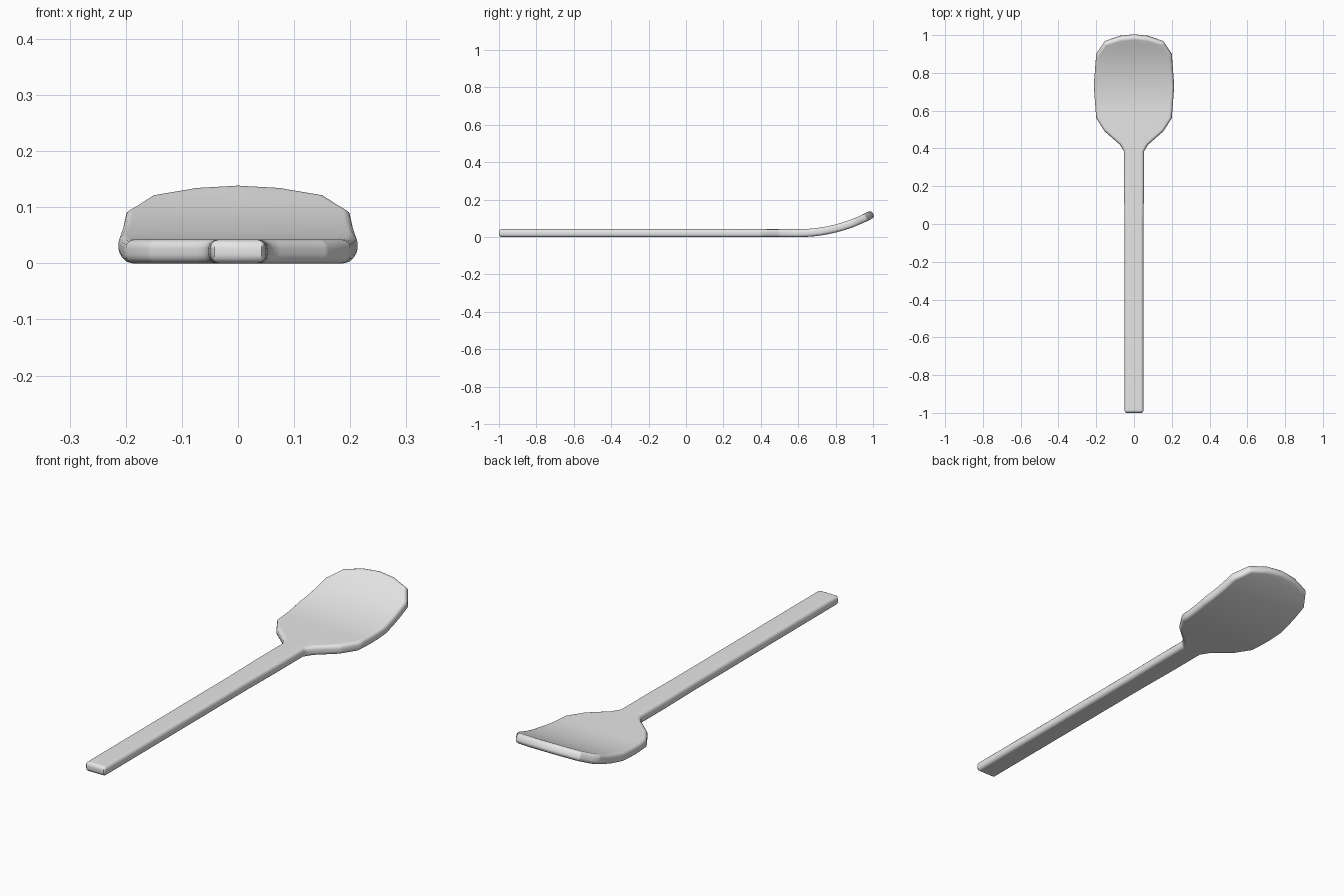
import bpy, bmesh, math
from mathutils import Vector

cube = bpy.data.objects.get("Cube")
if cube:
    bpy.data.objects.remove(cube)

THICK = 0.042
BEND_START, BEND_RADIUS = 0.6, 0.815

# Single plain grey
grey = bpy.data.materials.new("plain_grey")
grey.use_nodes = True
colour = (0.8, 0.8, 0.8, 1)
grey.diffuse_color = colour
grey.node_tree.nodes["Principled BSDF"].inputs["Base Color"].default_value = colour

# Right-hand half of the outline, from handle end to blade tip
half = [(0.042, -1), (0.05, -0.99), (0.05, 0), (0.053, 0.2), (0.053, 0.385),
        (0.075, 0.42), (0.155, 0.49), (0.2, 0.56), (0.213, 0.73),
        (0.2, 0.9), (0.155, 0.965), (0.075, 0.992)]
outline = half + [(0, 1)] + [(-x, y) for x, y in reversed(half)]

# Flat plate in the shape of the outline
bm = bmesh.new()
base = bm.faces.new([bm.verts.new((x, y, 0)) for x, y in outline])
top = bmesh.ops.extrude_face_region(bm, geom=[base])["geom"]
bmesh.ops.translate(bm, vec=(0, 0, THICK),
                    verts=[g for g in top if isinstance(g, bmesh.types.BMVert)])
bmesh.ops.recalc_face_normals(bm, faces=bm.faces[:])

# Rounded rim on both faces
rim = [e for e in bm.edges if abs(e.verts[0].co.z - e.verts[1].co.z) < 0.001]
bmesh.ops.bevel(bm, geom=rim, offset=0.015, segments=3, profile=0.5, affect='EDGES')


def cut(point, normal):
    bmesh.ops.bisect_plane(bm, geom=bm.verts[:] + bm.edges[:] + bm.faces[:],
                           dist=1e-5, plane_co=point, plane_no=normal)


# Cross cuts let the blade curve; the centre cut keeps it symmetrical
for i in range(10):
    cut((0, BEND_START + i * 0.04, 0), (0, 1, 0))
for y in (-0.6, -0.2, 0.2, 0.4, 0.5):
    cut((0, y, 0), (0, 1, 0))
cut((0, 0, 0), (1, 0, 0))

# Curl the blade upward along an arc
for v in bm.verts:
    if v.co.y > BEND_START:
        a = math.asin((v.co.y - BEND_START) / BEND_RADIUS)
        h = v.co.z - THICK / 2
        v.co = Vector((v.co.x, v.co.y - h * math.sin(a),
                       THICK / 2 + BEND_RADIUS * (1 - math.cos(a)) + h * math.cos(a)))

mesh = bpy.data.meshes.new("spoon")
bm.to_mesh(mesh)
bm.free()
spoon = bpy.data.objects.new("spoon", mesh)
bpy.context.collection.objects.link(spoon)
mesh.materials.append(grey)

# Smooth shading with flat broad faces
bpy.ops.object.select_all(action='DESELECT')
spoon.select_set(True)
bpy.context.view_layer.objects.active = spoon
bpy.ops.object.shade_smooth_by_angle(angle=math.radians(40))
weighted = spoon.modifiers.new("weighted_normals", 'WEIGHTED_NORMAL')
weighted.keep_sharp = True
